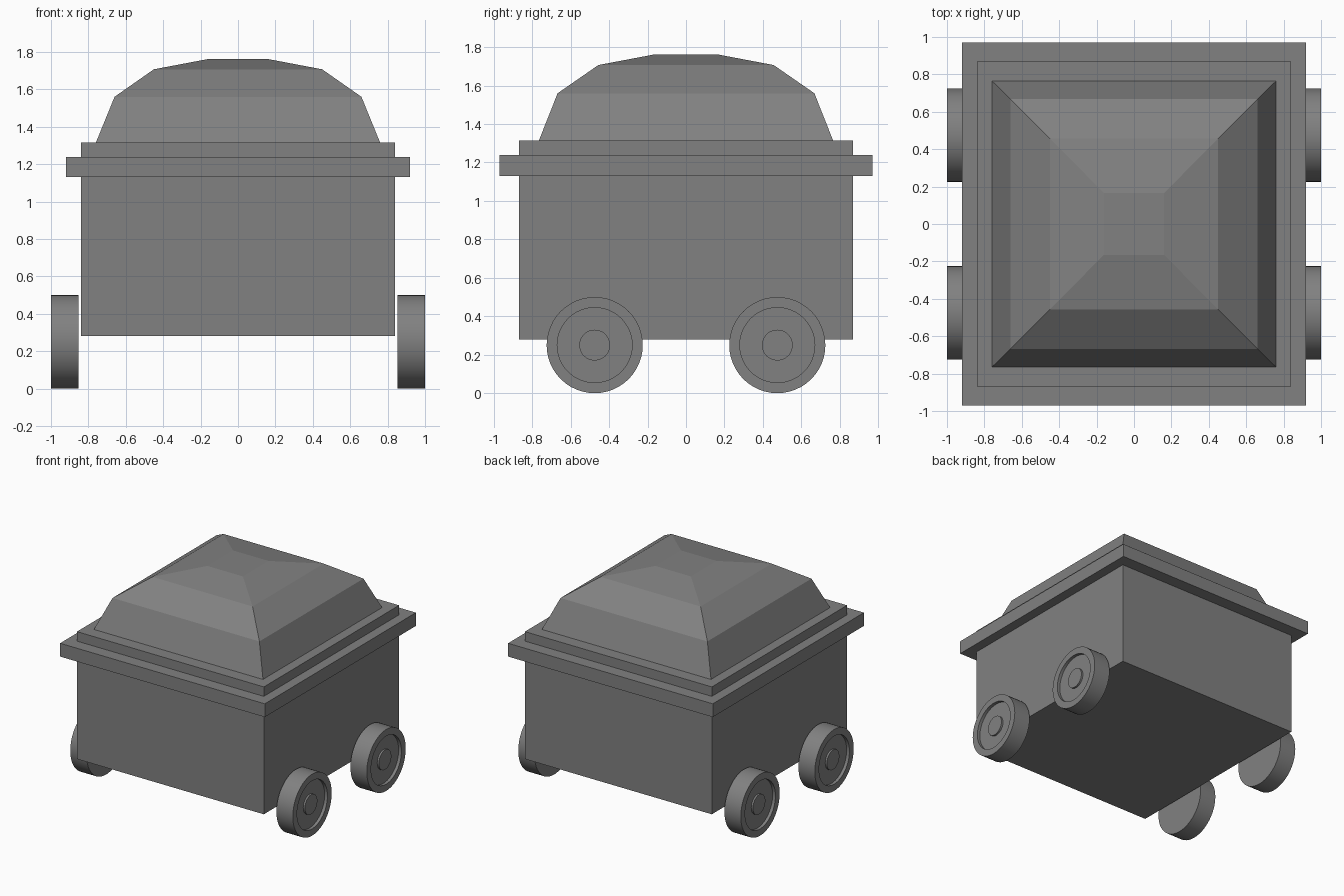
import bpy, bmesh, math
from mathutils import Matrix

if "Cube" in bpy.data.objects:
    bpy.data.objects.remove(bpy.data.objects["Cube"])

grey = bpy.data.materials.new("dark_grey")
grey.diffuse_color = (0.22, 0.22, 0.22, 1)
grey.use_nodes = True
grey.node_tree.nodes["Principled BSDF"].inputs["Base Color"].default_value = grey.diffuse_color


def finish(name, bm):
    bmesh.ops.recalc_face_normals(bm, faces=bm.faces)
    mesh = bpy.data.meshes.new(name)
    bm.to_mesh(mesh)
    bm.free()
    mesh.materials.append(grey)
    obj = bpy.data.objects.new(name, mesh)
    bpy.context.collection.objects.link(obj)
    return obj


def loft(name, rings):
    """Skin closed rings of points, capping both ends."""
    bm = bmesh.new()
    loops = [[bm.verts.new(p) for p in ring] for ring in rings]
    for a, b in zip(loops, loops[1:]):
        for i in range(len(a)):
            j = (i + 1) % len(a)
            bm.faces.new((a[i], a[j], b[j], b[i]))
    bm.faces.new(loops[0])
    bm.faces.new(loops[-1])
    return finish(name, bm)


def rect(x, y, z):
    return [(-x, -y, z), (x, -y, z), (x, y, z), (-x, y, z)]


# Cart body and the wide band around its top
loft("cart_body", [rect(0.84, 0.868, 0.28), rect(0.84, 0.868, 1.315)])
loft("top_band", [rect(0.92, 0.97, 1.13), rect(0.92, 0.97, 1.238)])

# Heaped load, faceted in four steps
loft("heaped_load", [rect(0.76, 0.765, 1.315), rect(0.66, 0.668, 1.56),
                     rect(0.45, 0.456, 1.707), rect(0.16, 0.165, 1.762)])

# Wheels: flat tread, recessed dish and raised hub, as (x, radius) steps
wheel_profile = [(0.853, 0.25), (1.0, 0.25), (1.0, 0.195), (0.975, 0.195),
                 (0.975, 0.08), (0.99, 0.08)]
SIDES = 48
for side, sx in (("right", 1), ("left", -1)):
    for end, y in (("front", -0.475), ("back", 0.475)):
        rings = [[(sx * x, y + r * math.cos(t), 0.25 + r * math.sin(t))
                  for t in (2 * math.pi * i / SIDES for i in range(SIDES))]
                 for x, r in wheel_profile]
        wheel = loft(f"{end}_{side}_wheel", rings)
        bpy.ops.object.select_all(action='DESELECT')
        wheel.select_set(True)
        bpy.context.view_layer.objects.active = wheel
        bpy.ops.object.shade_smooth_by_angle(angle=math.radians(30))
